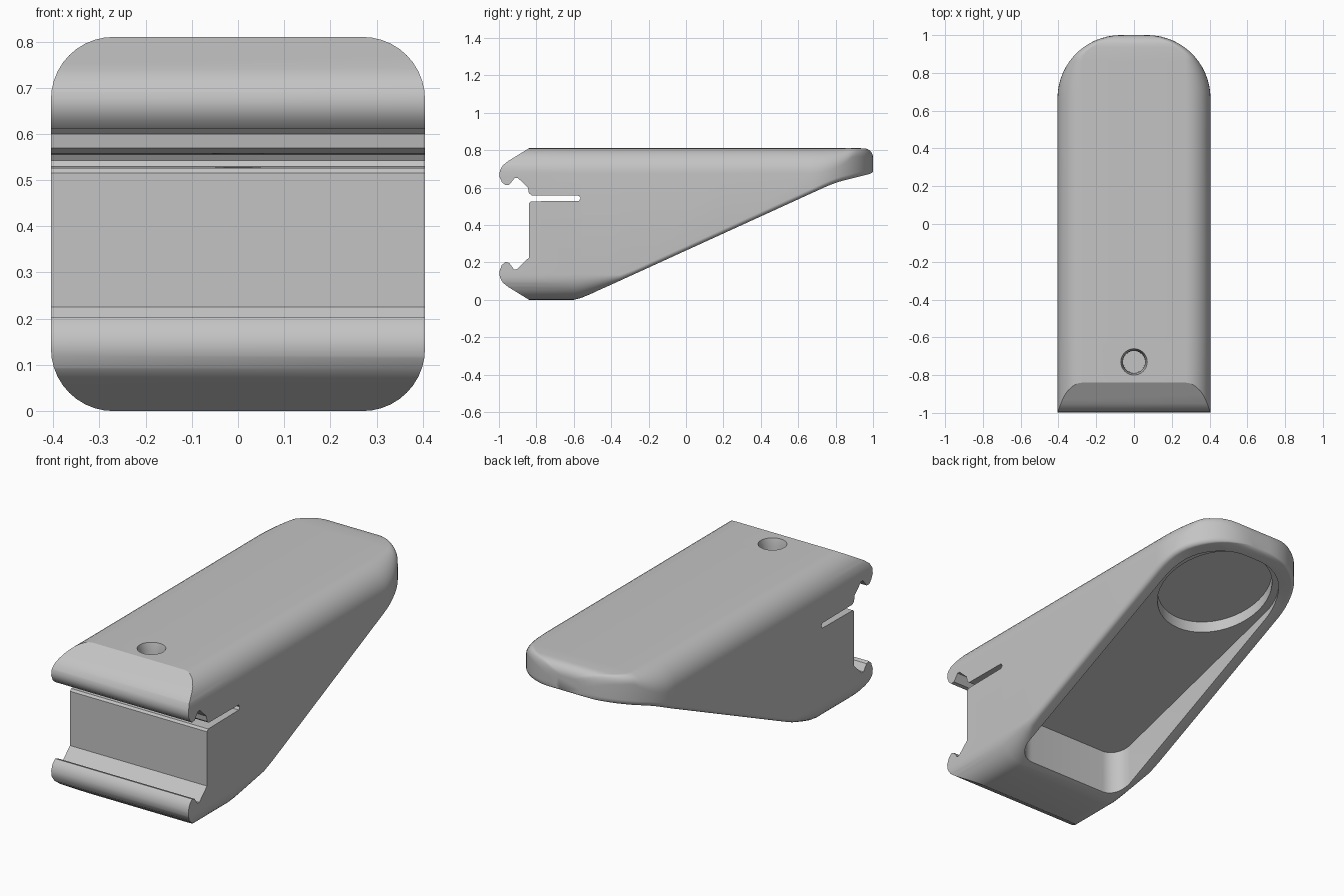
import bpy, bmesh, math

cube = bpy.data.objects.get("Cube")
if cube:
    bpy.data.objects.remove(cube, do_unlink=True)

HALF, TOP, ROUND = 0.405, 0.81, 0.135
grey = bpy.data.materials.new("plain grey")
grey.use_nodes = True
colour = (0.55, 0.55, 0.55, 1)
grey.diffuse_color = colour
grey.node_tree.nodes["Principled BSDF"].inputs["Base Color"].default_value = colour


def make(name, rings):
    """Skin a list of equal rings into a closed solid."""
    bm = bmesh.new()
    rows = [[bm.verts.new(p) for p in ring] for ring in rings]
    for a, b in zip(rows, rows[1:]):
        for i in range(len(a)):
            j = (i + 1) % len(a)
            bm.faces.new((a[i], a[j], b[j], b[i]))
    bm.faces.new(rows[0])
    bm.faces.new(rows[-1])
    bmesh.ops.recalc_face_normals(bm, faces=bm.faces)
    mesh = bpy.data.meshes.new(name)
    bm.to_mesh(mesh)
    bm.free()
    obj = bpy.data.objects.new(name, mesh)
    mesh.materials.append(grey)
    bpy.context.collection.objects.link(obj)
    return obj


def arc(cx, cy, r, start, steps=10):
    """Quarter arc, counter-clockwise from a start angle in degrees."""
    angles = [math.radians(start + 90 * i / steps) for i in range(steps + 1)]
    return [(cx + r * math.cos(a), cy + r * math.sin(a)) for a in angles]


def lerp(y, table):
    for (y0, z0), (y1, z1) in zip(table, table[1:]):
        if y <= y1:
            return z0 + (z1 - z0) * (y - y0) / (y1 - y0)
    return table[-1][1]


# Body: rounded sections along the length, with a sloping underside and round tail
underside = [(-1.1, 0), (-0.6, 0), (-0.56, 0.01), (-0.5, 0.035),
             (0.76, 0.61), (0.82, 0.632), (0.96, 0.667), (0.99, 0.675), (1, 0.685)]


def section(y):
    w = HALF
    if y > 0.665:
        w = 0.07 + 0.335 * math.sqrt(max(0, 1 - ((y - 0.665) / 0.335) ** 2))
    low, high = lerp(y, underside), TOP
    if y > 0.95:
        high = TOP - 0.05 + math.sqrt(max(0, 0.05 ** 2 - (y - 0.95) ** 2))
    rt = max(0.045, ROUND - (HALF - w))
    rb = max(0.025, ROUND - low)
    pts = (arc(w - rt, high - rt, rt, 0) + arc(rt - w, high - rt, rt, 90)
           + arc(rb - w, low + rb, rb, 180) + arc(w - rb, low + rb, rb, 270))
    return [(x, y, z) for x, z in pts]


stations = [-1.1, -0.6, -0.56, -0.5, -0.45, -0.4, -0.35, -0.28, 0.2, 0.665]
stations += [0.665 + 0.335 * math.sin(math.radians(a)) for a in range(6, 91, 6)]
body = make("bracket_body", [section(y) for y in sorted(stations)])

# Front cutter: lips, notches, flat face and thin slot
front = [(-1.2, 0.902), (-0.69, 0.902), (-0.95, 0.742), (-0.98, 0.718), (-0.995, 0.69),
         (-0.998, 0.66), (-0.985, 0.63), (-0.965, 0.612), (-0.945, 0.615),
         (-0.915, 0.652), (-0.9, 0.652), (-0.845, 0.6), (-0.84, 0.57), (-0.825, 0.558),
         (-0.572, 0.556), (-0.563, 0.542), (-0.572, 0.529), (-0.83, 0.526),
         (-0.84, 0.515), (-0.84, 0.225), (-0.905, 0.163), (-0.92, 0.163),
         (-0.945, 0.197), (-0.965, 0.203), (-0.985, 0.185), (-0.998, 0.15),
         (-0.995, 0.12), (-0.98, 0.092), (-0.95, 0.068), (-0.69, -0.092), (-1.2, -0.092)]
cutters = [make("front_cutter", [[(x, y, z) for y, z in front] for x in (-0.6, 0.6)])]


def floor_cutter(name, outline, lift):
    """Upright prism ending in the tilted pocket floor."""
    bottom = [(x, y, -0.2) for x, y in outline]
    roof = [(x, y, 0.6 + 0.285 * (y - 0.66) + lift) for x, y in outline]
    return make(name, [bottom, roof])


def circle(cy, r):
    return [p for s in range(4) for p in arc(0, cy, r, 90 * s, 12)[:-1]]


# Underside pocket and the round seat at its tail end
pocket = (arc(0.04, 0.64, 0.295, 0, 14) + arc(-0.04, 0.64, 0.295, 90, 14)
          + arc(-0.235, -0.43, 0.1, 180) + arc(0.235, -0.43, 0.1, 270))
cutters.append(floor_cutter("pocket_cutter", pocket, 0))
cutters.append(floor_cutter("seat_cutter", circle(0.64, 0.292), 0.06))

# Tapered hole through the top
rings = [[(x, y, z) for x, y in circle(-0.73, r)]
         for z, r in ((0.515, 0.058), (0.77, 0.06), (0.811, 0.07), (0.9, 0.07))]
cutters.append(make("hole_cutter", rings))

bpy.context.view_layer.objects.active = body
for cutter in cutters:
    mod = body.modifiers.new(cutter.name, "BOOLEAN")
    mod.operation, mod.solver, mod.object = "DIFFERENCE", "EXACT", cutter
    bpy.ops.object.modifier_apply(modifier=mod.name)
    bpy.data.objects.remove(cutter, do_unlink=True)

bpy.ops.object.select_all(action="DESELECT")
body.select_set(True)
bpy.ops.object.shade_smooth_by_angle(angle=math.radians(30))
